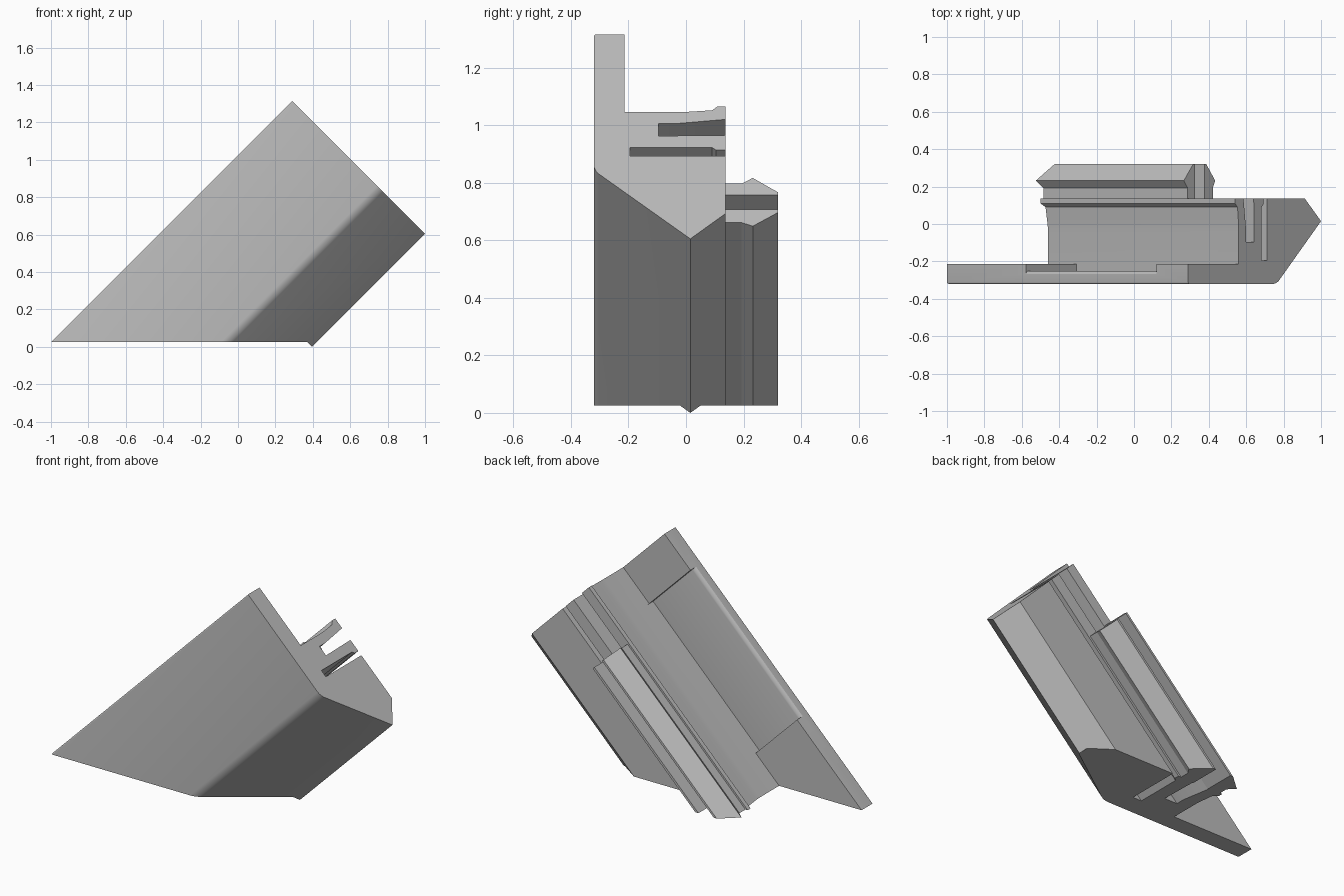
import bpy, bmesh, math

old = bpy.data.objects.get("Cube")
if old:
    bpy.data.objects.remove(old, do_unlink=True)

BASE_Z = 0.025     # level of the horizontal foot cut
TOP_T = 1.605      # x + z of the square upper end
EDGE_S = -1.025    # x - z of the upper long edge

grey = bpy.data.materials.new("plain grey")
grey.use_nodes = True
colour = (0.5, 0.5, 0.5, 1)
grey.diffuse_color = colour
grey.node_tree.nodes["Principled BSDF"].inputs["Base Color"].default_value = colour


def at_t(s, y, t):
    """Point of the 45 degree section (s = x - z) at height t = x + z."""
    return ((t + s) / 2, y, (t - s) / 2)


def sloped_bar(name, profile, top, bottom=None, rounds=()):
    """Extrude a profile along the slope; without a bottom it ends at the foot cut."""
    bm = bmesh.new()
    upper = [bm.verts.new(at_t(s, y, top)) for s, y in profile]
    lower = [bm.verts.new((s + BASE_Z, y, BASE_Z) if bottom is None
                          else at_t(s, y, bottom)) for s, y in profile]
    bm.faces.new(upper)
    bm.faces.new(lower[::-1])
    long_edges = []
    for i in range(len(profile)):
        j = (i + 1) % len(profile)
        bm.faces.new((upper[j], upper[i], lower[i], lower[j]))
    for i in range(len(profile)):
        long_edges.append(bm.edges.get((upper[i], lower[i])))
    for index, size in rounds:
        bmesh.ops.bevel(bm, geom=[long_edges[index]], offset=size,
                        segments=5, profile=0.5, affect='EDGES')
    bmesh.ops.remove_doubles(bm, verts=bm.verts, dist=0.0001)
    bmesh.ops.recalc_face_normals(bm, faces=bm.faces)
    mesh = bpy.data.meshes.new(name)
    bm.to_mesh(mesh)
    bm.free()
    mesh.materials.append(grey)
    obj = bpy.data.objects.new(name, mesh)
    bpy.context.collection.objects.link(obj)
    return obj


# Main body: front plate, pointed side, two slots and the ledged rail
body = sloped_bar("main_body", [
    (EDGE_S, -0.32), (-0.08, -0.32), (0.395, 0.015), (0.22, 0.137),
    (-0.182, 0.137), (-0.182, -0.195), (-0.24, -0.195), (-0.24, 0.09),
    (-0.222, 0.105), (-0.222, 0.137),
    (-0.325, 0.137), (-0.32, -0.095), (-0.405, -0.095), (-0.405, -0.04),
    (-0.435, 0.137),
    (-0.525, 0.137), (-0.525, 0.11), (-0.498, 0.09), (-0.492, 0.04),
    (-0.487, 0.0), (-0.485, -0.03), (-0.485, -0.213), (EDGE_S, -0.213),
], TOP_T, rounds=[(0, 0.008), (1, 0.025)])

# Shallow recess with a rounded lip in the back of the plate
cutter = sloped_bar("recess_cutter", [
    (-0.484, -0.19), (-0.484, -0.25), (-0.995, -0.25), (-1.008, -0.252),
    (-1.018, -0.257), (EDGE_S, -0.266), (-1.1, -0.266), (-1.1, -0.19),
], 1.265, -0.13)
cutter.hide_render = True
cutter.hide_set(True)
cut = body.modifiers.new("recess", 'BOOLEAN')
cut.operation = 'DIFFERENCE'
cut.solver = 'EXACT'
cut.object = cutter
bpy.context.view_layer.objects.active = body
body.select_set(True)
bpy.ops.object.modifier_apply(modifier=cut.name)
bpy.data.objects.remove(cutter, do_unlink=True)
bpy.ops.object.shade_smooth_by_angle(angle=math.radians(25))

# Pair of barbed clip prongs on the back
PRONG_TOP = 1.083
sloped_bar("upper_prong", [
    (-0.51, 0.13), (-0.51, 0.193), (-0.55, 0.232), (-0.45, 0.32),
    (-0.431, 0.32), (-0.431, 0.13)], PRONG_TOP)
sloped_bar("lower_prong", [
    (-0.33, 0.13), (-0.33, 0.32), (-0.31, 0.32), (-0.215, 0.232),
    (-0.24, 0.193), (-0.24, 0.13)], PRONG_TOP)

# Small pointed tip below the foot cut
sloped_bar("foot_tip", [(0.345, -0.02), (0.395, 0.015), (0.345, 0.05)], 0.395)
